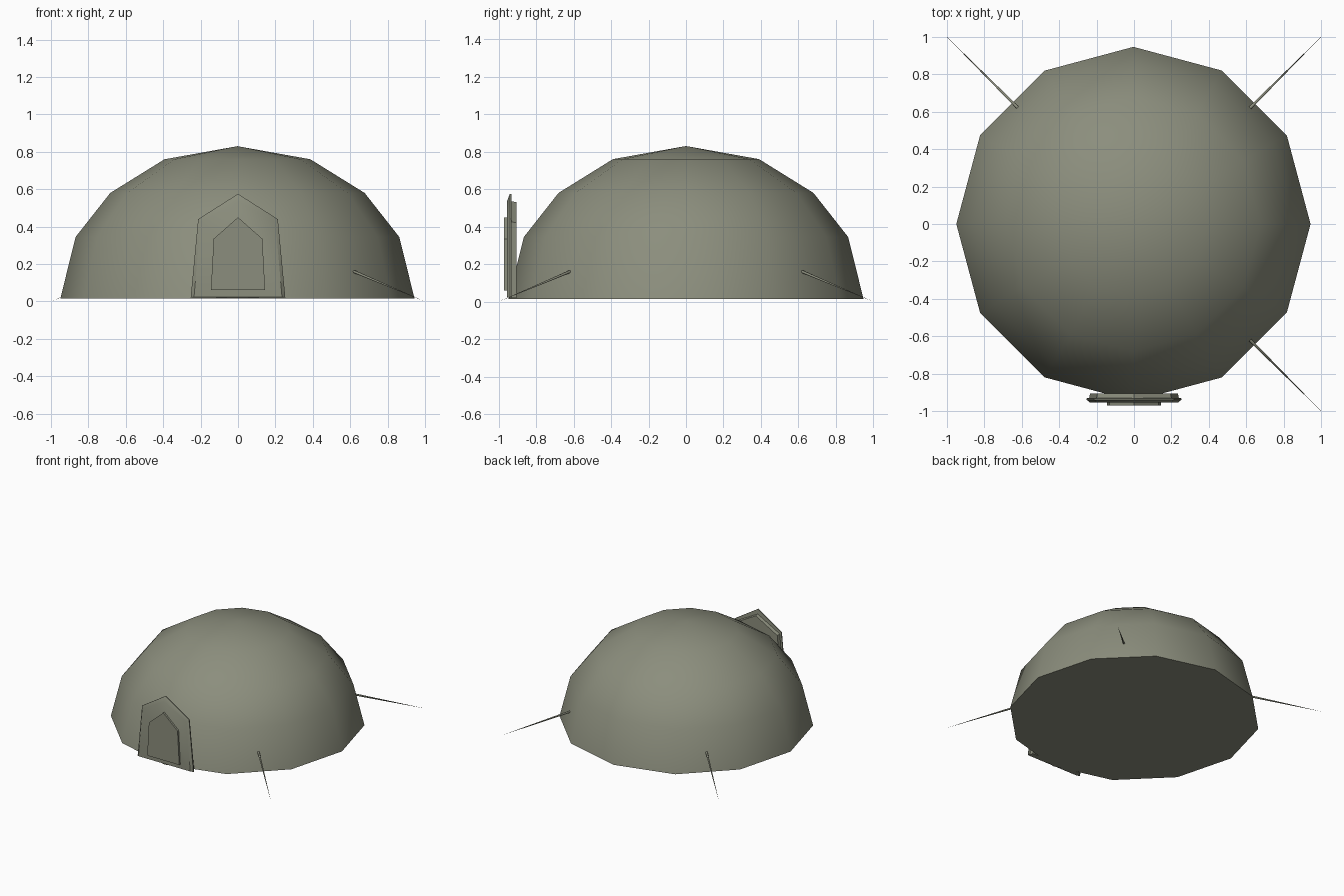
import bpy, bmesh, math
from mathutils import Vector

if "Cube" in bpy.data.objects:
    bpy.data.objects.remove(bpy.data.objects["Cube"], do_unlink=True)

canvas = bpy.data.materials.new("olive_canvas")
canvas.use_nodes = True
colour = (0.26, 0.27, 0.205, 1)
canvas.diffuse_color = colour
canvas.node_tree.nodes["Principled BSDF"].inputs["Base Color"].default_value = colour


def loft(name, rings, smooth_angle, cap_start=True, cap_end=True):
    """Skin a list of rings; a ring of one point closes to a tip."""
    bm = bmesh.new()
    loops = [[bm.verts.new(p) for p in ring] for ring in rings]
    for a, b in zip(loops, loops[1:]):
        for i in range(len(a)):
            j = (i + 1) % len(a)
            bm.faces.new((a[i], a[j], b[0]) if len(b) == 1 else (a[i], a[j], b[j], b[i]))
    if cap_start:
        bm.faces.new(loops[0][::-1])
    if cap_end and len(loops[-1]) > 1:
        bm.faces.new(loops[-1])
    bmesh.ops.recalc_face_normals(bm, faces=bm.faces)
    mesh = bpy.data.meshes.new(name)
    bm.to_mesh(mesh)
    bm.free()
    mesh.materials.append(canvas)
    ob = bpy.data.objects.new(name, mesh)
    bpy.context.collection.objects.link(ob)
    bpy.ops.object.select_all(action='DESELECT')
    ob.select_set(True)
    bpy.context.view_layer.objects.active = ob
    bpy.ops.object.shade_smooth_by_angle(angle=math.radians(smooth_angle))
    return ob


def ring(radius, z, sides=12):
    return [(radius * math.cos(math.tau * i / sides) - 0.003,
             radius * math.sin(math.tau * i / sides), z) for i in range(sides)]


def gable(y, foot, shoulder, base, eave, peak):
    """Five-sided doorway outline at depth y."""
    return [(-foot, y, base), (foot, y, base), (shoulder, y, eave),
            (0, y, peak), (-shoulder, y, eave)]


# Domed tent shell with a closed floor
profile = [(0.947, 0.015), (0.865, 0.345), (0.68, 0.58), (0.39, 0.76)]
loft("tent_dome", [ring(r, z) for r, z in profile] + [[(-0.003, 0, 0.83)]], 50)

# Freestanding doorway, widest at its middle
loft("door_frame", [gable(-0.905, 0.235, 0.195, 0.02, 0.42, 0.53),
                    gable(-0.93, 0.24, 0.20, 0.02, 0.425, 0.535),
                    gable(-0.932, 0.253, 0.213, 0.02, 0.44, 0.575),
                    gable(-0.94, 0.253, 0.213, 0.02, 0.44, 0.575),
                    gable(-0.955, 0.235, 0.20, 0.025, 0.425, 0.535)], 40)

# Raised door flap
loft("door_flap", [gable(-0.95, 0.145, 0.13, 0.06, 0.335, 0.45),
                   gable(-0.97, 0.145, 0.13, 0.06, 0.335, 0.45)], 40)

# Tapering guy ropes
for name, sx, sy in (("back_left_rope", 1, 1), ("back_right_rope", -1, 1),
                     ("front_left_rope", 1, -1)):
    top, tip = Vector((0.62 * sx, 0.62 * sy, 0.16)), Vector((sx, sy, 0))
    along = (tip - top).normalized()
    side = along.cross(Vector((0, 0, 1))).normalized()
    up = side.cross(along)
    base = [top + 0.008 * (side * math.cos(t) + up * math.sin(t))
            for t in (math.tau * i / 6 for i in range(6))]
    loft(name, [base, [tip]], 70)
